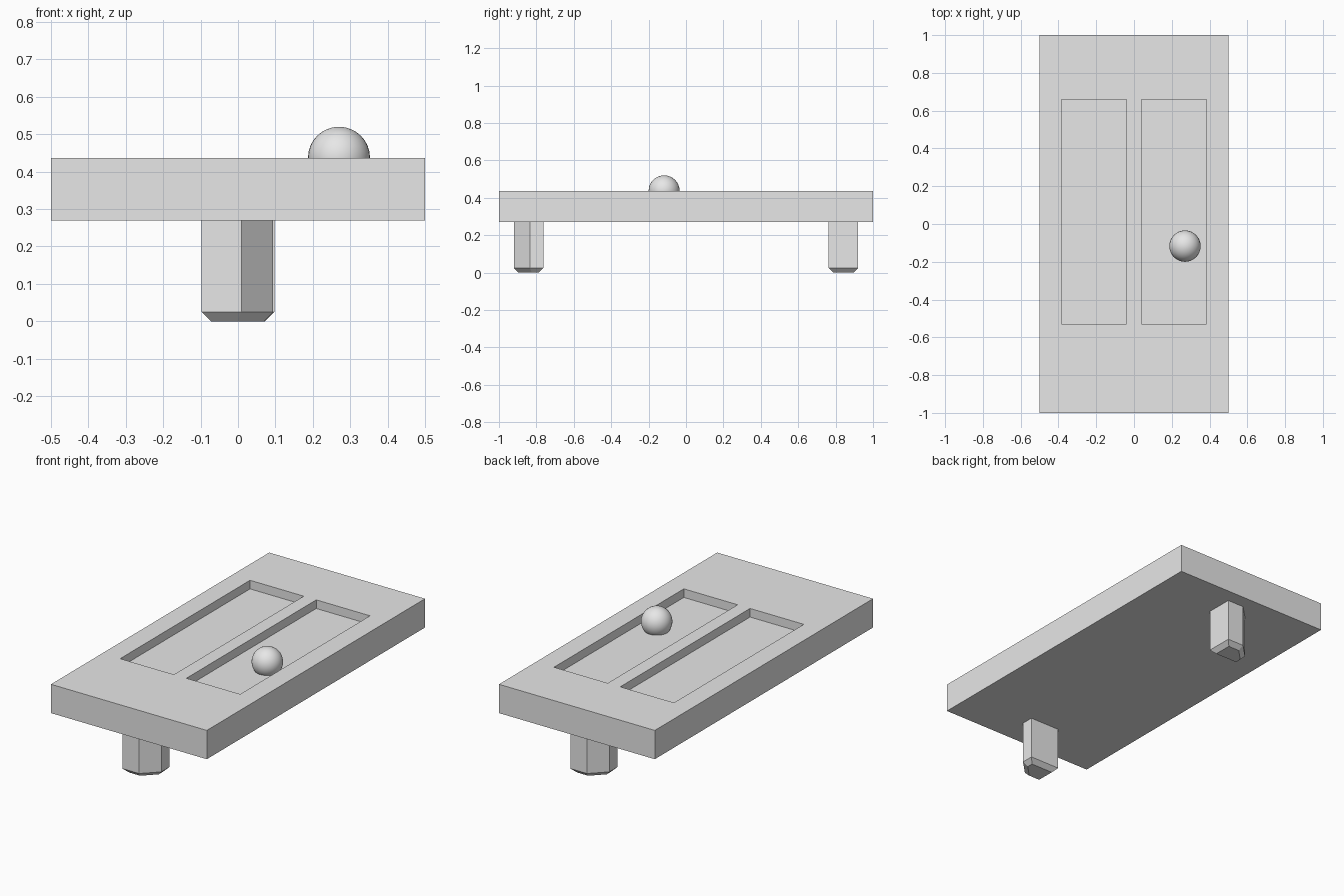
import bpy, bmesh, math
from mathutils import Matrix, Vector

if "Cube" in bpy.data.objects:
    bpy.data.objects.remove(bpy.data.objects["Cube"], do_unlink=True)

GREY = (0.8, 0.8, 0.8, 1.0)
grey = bpy.data.materials.new("light_grey")
grey.use_nodes = True
grey.diffuse_color = GREY
grey.node_tree.nodes["Principled BSDF"].inputs["Base Color"].default_value = GREY


def box(low, high):
    """A bmesh box spanning two corners."""
    bm = bmesh.new()
    low, high = Vector(low), Vector(high)
    size = Matrix.Diagonal((*(high - low), 1))
    bmesh.ops.create_cube(bm, size=1, matrix=Matrix.Translation((low + high) / 2) @ size)
    return bm


def finish(bm, name):
    bmesh.ops.recalc_face_normals(bm, faces=bm.faces)
    mesh = bpy.data.meshes.new(name)
    bm.to_mesh(mesh)
    bm.free()
    mesh.materials.append(grey)
    obj = bpy.data.objects.new(name, mesh)
    bpy.context.collection.objects.link(obj)
    return obj


# Slab with two sunken panels
TOP, BOTTOM, DEPTH = 0.437, 0.27, 0.05
PANELS_X = [(-0.385, -0.04), (0.04, 0.385)]
PANEL_Y = (-0.53, 0.66)
bm = box((-0.5, -1, BOTTOM), (0.5, 1, TOP))
cuts = [((x, 0, 0), (1, 0, 0)) for pair in PANELS_X for x in pair]
cuts += [((0, y, 0), (0, 1, 0)) for y in PANEL_Y]
for point, normal in cuts:
    bmesh.ops.bisect_plane(bm, geom=bm.verts[:] + bm.edges[:] + bm.faces[:],
                           plane_co=point, plane_no=normal)


def in_panel(face):
    c = face.calc_center_median()
    return (c.z > TOP - 0.001 and PANEL_Y[0] < c.y < PANEL_Y[1]
            and any(a < c.x < b for a, b in PANELS_X))


sunk = bmesh.ops.extrude_discrete_faces(bm, faces=[f for f in bm.faces if in_panel(f)])["faces"]
bmesh.ops.translate(bm, verts=list({v for f in sunk for v in f.verts}), vec=(0, 0, -DEPTH))
bmesh.ops.remove_doubles(bm, verts=bm.verts[:], dist=0.0001)
finish(bm, "door_slab")

# Legs: blocks with one wide chamfered corner and a tapered foot, turned about the centre
for name, angle in (("front_leg", 0), ("back_leg", math.pi)):
    bm = box((-0.097, -0.92, 0), (0.094, -0.763, BOTTOM + 0.01))
    corner = [e for e in bm.edges if all(v.co.x > 0 and v.co.y < -0.9 for v in e.verts)]
    bmesh.ops.bevel(bm, geom=corner, offset=0.085, segments=1, affect="EDGES")
    foot = [e for e in bm.edges if all(v.co.z < 0.001 for v in e.verts)]
    bmesh.ops.bevel(bm, geom=foot, offset=0.025, segments=1, affect="EDGES")
    bmesh.ops.rotate(bm, verts=bm.verts[:], cent=(0, 0, 0), matrix=Matrix.Rotation(angle, 3, "Z"))
    finish(bm, name)

# Round knob resting in the panel
bm = bmesh.new()
bmesh.ops.create_uvsphere(bm, u_segments=32, v_segments=16, radius=0.083,
                          matrix=Matrix.Translation((0.27, -0.117, 0.437)))
for f in bm.faces:
    f.smooth = True
finish(bm, "knob")
